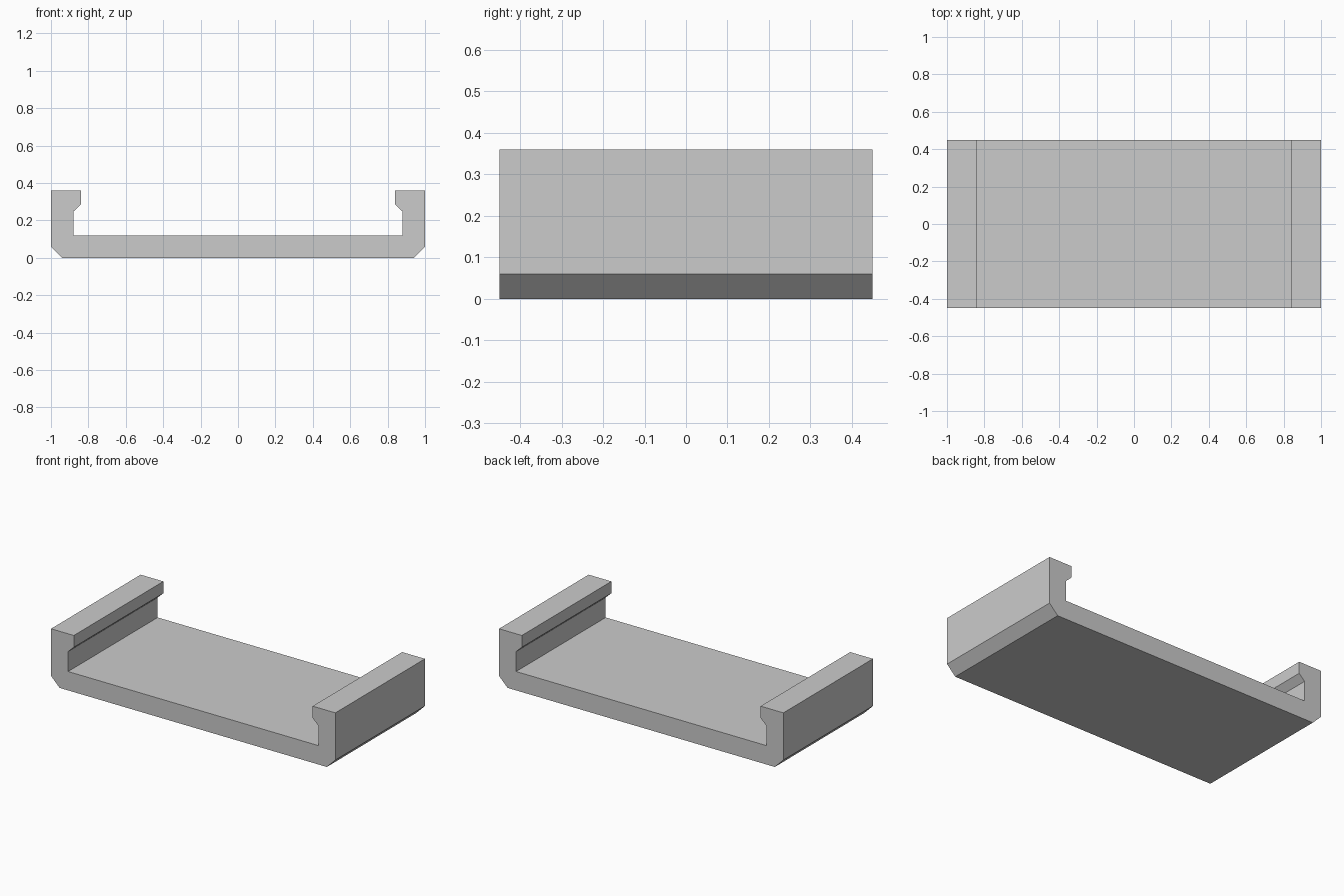
import bpy
import bmesh

DEPTH = 0.90

cube = bpy.data.objects.get("Cube")
if cube:
    bpy.data.objects.remove(cube, do_unlink=True)

# Single flat grey
grey = bpy.data.materials.new("plain_grey")
grey.use_nodes = True
colour = (0.6, 0.6, 0.6, 1)
grey.diffuse_color = colour
grey.node_tree.nodes["Principled BSDF"].inputs["Base Color"].default_value = colour

# Half of the channel section: chamfered foot, wall, inward lip, floor
half = [(0.94, 0), (1, 0.06), (1, 0.36), (0.84, 0.36),
        (0.84, 0.285), (0.88, 0.247), (0.88, 0.12)]
section = half + [(-x, z) for x, z in reversed(half)]

# Extrude the mirrored section from front to back
bm = bmesh.new()
front = bm.faces.new([bm.verts.new((x, -DEPTH / 2, z)) for x, z in section])
swept = bmesh.ops.extrude_face_region(bm, geom=[front], use_keep_orig=True)
moved = [v for v in swept["geom"] if isinstance(v, bmesh.types.BMVert)]
bmesh.ops.translate(bm, verts=moved, vec=(0, DEPTH, 0))
bmesh.ops.recalc_face_normals(bm, faces=bm.faces)

mesh = bpy.data.meshes.new("lipped_channel")
bm.to_mesh(mesh)
bm.free()
mesh.materials.append(grey)
channel = bpy.data.objects.new("lipped_channel", mesh)
bpy.context.collection.objects.link(channel)
